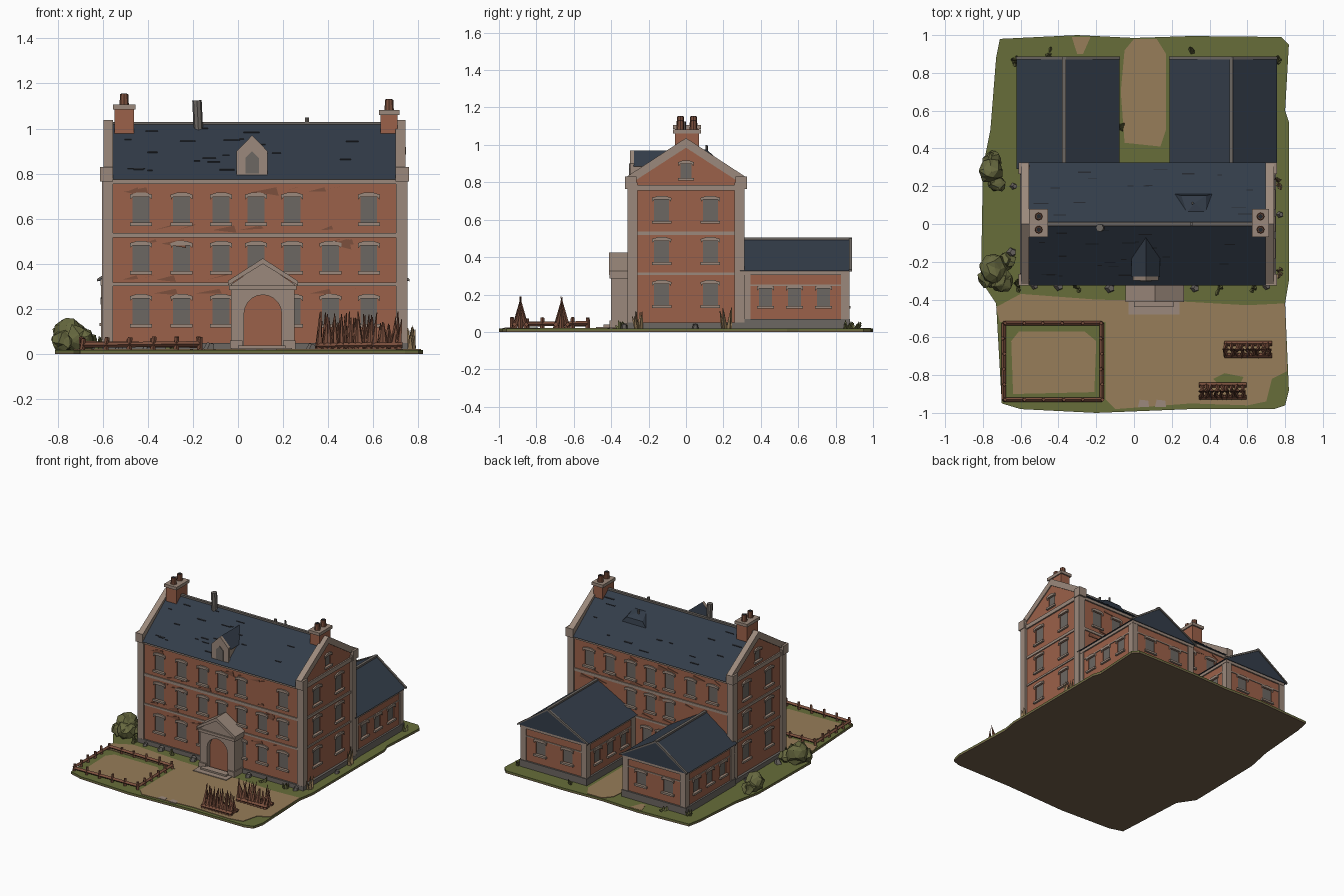
import bpy, bmesh, math, random
from mathutils import Vector, Matrix

random.seed(4)
cube = bpy.data.objects.get("Cube")
if cube:
    bpy.data.objects.remove(cube)


def material(name, *rgb):
    m = bpy.data.materials.new(name)
    m.use_nodes = True
    m.diffuse_color = (*rgb, 1)
    m.node_tree.nodes["Principled BSDF"].inputs["Base Color"].default_value = (*rgb, 1)
    return m


BRICK = material("red brick", .33, .12, .067)
STONE = material("pale stone", .33, .25, .2)
SLATE = material("blue slate", .033, .046, .067)
GREY = material("weathered grey", .15, .135, .122)
GRASS = material("grass", .135, .155, .042)
DIRT = material("sandy dirt", .31, .205, .1)
EARTH = material("dark earth", .175, .12, .07)
LEAF = material("leaf", .135, .14, .05)
WOOD = material("old wood", .2, .08, .047)
DARK = material("dark gap", .018, .021, .027)

parts = {}


def part(name, mat):
    return parts.setdefault(name, (bmesh.new(), mat))[0]


def prism(bm, pts, axis, a, b):
    """Extrude a 2D outline along an axis from a to b."""
    def place(u, v, t):
        return {"x": (t, u, v), "y": (u, t, v), "z": (u, v, t)}[axis]
    ends = [[bm.verts.new(place(u, v, t)) for u, v in pts] for t in (a, b)]
    bm.faces.new(ends[0])
    bm.faces.new(ends[1][::-1])
    for i in range(len(pts)):
        j = (i + 1) % len(pts)
        bm.faces.new((ends[0][i], ends[0][j], ends[1][j], ends[1][i]))


def rect(u0, u1, v0, v1):
    return [(u0, v0), (u1, v0), (u1, v1), (u0, v1)]


def box(bm, x0, x1, y0, y1, z0, z1):
    prism(bm, rect(x0, x1, y0, y1), "z", z0, z1)


def stick(bm, p, q, r0, r1, sides=4):
    p, q = Vector(p), Vector(q)
    turn = (q - p).to_track_quat("Z", "Y").to_matrix().to_4x4()
    bmesh.ops.create_cone(bm, cap_ends=True, segments=sides, radius1=r0, radius2=r1,
                          depth=(q - p).length, matrix=Matrix.Translation((p + q) / 2) @ turn)


def window(axis, side, wall, u, z, w=.074, h=.114):
    """Recessed pane with sill and cambered lintel."""
    def put(name, mat, pts, d0, d1):
        prism(part(name, mat), [(u + a, z + b) for a, b in pts], axis, wall + side * d0, wall + side * d1)
    a, b = w / 2, h / 2
    put("cutters", DARK, rect(-a, a, -b, b), -.012, .02)
    put("window_panes", GREY, rect(-a, a, -b, b), -.02, -.006)
    put("window_sills", STONE, rect(-a - .012, a + .012, -b - .014, -b), -.01, .014)
    put("window_lintels", STONE, [(-a - .01, b - .012), (-a, b), (a, b), (a + .01, b - .012), (a + .012, b + .01),
                                  (a * .5, b + .02), (-a * .5, b + .02), (-a - .012, b + .01)], -.01, .01)


# Ground slab with turf, worn dirt and paving
outline = [(-.71, .98), (-.3, 1), (0, .985), (.3, .995), (.78, .99), (.82, .95), (.8, .6), (.82, .54),
           (.82, -.3), (.8, -.42), (.82, -.88), (.8, -.96), (.74, -.98), (.3, -.98), (-.2, -1), (-.6, -.98),
           (-.7, -.95), (-.72, -.6), (-.73, -.42), (-.81, -.3), (-.8, .3), (-.76, .5), (-.73, .88)]
prism(part("earth_slab", EARTH), outline, "z", 0, .008)
prism(part("turf", GRASS), outline, "z", .008, .018)
dirt = part("dirt_ground", DIRT)
prism(dirt, [(-.73, -.44), (-.6, -.37), (-.2, -.4), (.25, -.41), (.6, -.43), (.8, -.42), (.81, -.78), (.73, -.82),
             (.7, -.94), (.6, -.96), (.3, -.95), (-.1, -.98), (-.15, -.93), (-.15, -.52), (-.71, -.52)], "z", .012, .022)
prism(dirt, [(-.65, -.62), (-.61, -.57), (-.26, -.57), (-.2, -.62), (-.21, -.89), (-.64, -.9)], "z", .012, .022)
prism(dirt, [(-.05, .43), (.14, .41), (.17, .5), (.17, .9), (.12, .98), (0, .98), (-.05, .92), (-.07, .7)], "z", .012, .022)
prism(dirt, [(-.33, .99), (-.23, .99), (-.27, .9), (-.3, .9)], "z", .012, .02)
prism(part("turf_patches", GRASS), [(.42, -.82), (.48, -.79), (.58, -.81), (.56, -.85), (.45, -.85)], "z", .018, .024)
for x in (.05, .14):
    prism(part("paving", STONE), [(x - .03, -.97), (x + .03, -.97), (x + .025, -.935), (x - .02, -.93)], "z", .014, .024)

# Main house walls, roof and trim
prism(part("house_walls", BRICK), [(-.3, .01), (.3, .01), (.3, .79), (0, 1), (-.3, .79)], "x", -.585, .735)
prism(part("house_roof", SLATE), [(-.325, .775), (.325, .775), (0, 1.025)], "x", -.56, .7)
box(part("roof_ridge", GREY), -.56, .7, -.01, .01, 1.013, 1.03)
trim = part("house_trim", STONE)
for x0, x1, s0, s1 in ((-.597, -.555, -.612, -.555), (.697, .742, .697, .757)):
    half = [(-.325, .78), (-.325, .825), (0, 1.037)]
    inner = [(0, .985), (-.27, .81), (-.27, .78)]
    mirror = [(-y, z) for y, z in half[1::-1]]
    mirror_in = [(-y, z) for y, z in inner[:0:-1]]
    prism(trim, half + mirror + mirror_in + inner, "x", x0, x1)
    for y in (-.325, .265):
        box(trim, s0, s1, y, y + .06, .765, .83)
for y in (-1, 1):
    for x0, x1 in ((-.602, -.553), (.70, .752)):
        box(trim, x0, x1, min(y * .26, y * .312), max(y * .26, y * .312), .01, .8)
for z0, z1, out in ((.755, .785, .01), (.518, .538, .007), (.303, .317, .007)):
    box(trim, -.585 - out, .735 + out, -.3 - out, .3 + out, z0, z1)
box(part("house_plinth", GREY), -.603, .753, -.313, .313, .01, .05)

# Main house windows
columns = [-.43, -.25, -.075, .08, .24, .41, .58]
for x in columns:
    if x != .41:
        window("y", -1, -.3, x, .64)
    window("y", -1, -.3, x, .425)
    if not 0 < x < .2:
        window("y", -1, -.3, x, .19)
    window("y", 1, .3, x, .64)
    if -.1 < x < .3:
        window("y", 1, .3, x, .435)
for x in (-.01, .11):
    window("y", 1, .3, x, .19)
for side, wall in ((-1, -.585), (1, .735)):
    for z in (.2, .43, .65):
        for y in (-.13, .13):
            window("x", side, wall, y, z, .08)
    window("x", side, wall, 0, .86, .06, .075)

# Chimneys, pots and vent pipes
for x0, x1, top in ((-.547, -.462, 1.085), (.632, .708, 1.06)):
    xc = (x0 + x1) / 2
    box(part("chimneys", BRICK), x0, x1, -.06, .07, .95, top)
    box(part("chimney_caps", STONE), x0 - .008, x1 + .008, -.07, .08, top, top + .022)
    for y in (-.03, .04):
        stick(part("chimney_pots", WOOD), (xc, y, top), (xc, y, top + .068), .022, .018, 8)
        stick(part("flue_openings", DARK), (xc, y, top + .06), (xc, y, top + .07), .013, .013, 8)
stick(part("vent_pipes", GREY), (-.175, -.02, .98), (-.182, -.02, 1.125), .021, .021, 8)
stick(part("vent_pipes", GREY), (.305, 0, .98), (.305, 0, 1.05), .01, .01, 6)

# Front dormer
prism(part("dormer_walls", STONE), [(0, .78), (.125, .78), (.125, .89), (.0625, .955), (0, .89)], "y", -.29, -.1)
prism(part("dormer_front", STONE), [(-.006, .785), (.131, .785), (.131, .9), (.0625, .97), (-.006, .9)], "y", -.3, -.278)
prism(part("dormer_roof", SLATE), [(-.012, .885), (.0625, .97), (.137, .885), (.0625, .945)], "y", -.28, -.06)
prism(part("dormer_window", GREY), [(.033, .8), (.092, .8), (.092, .87), (.0625, .9), (.033, .87)], "y", -.305, -.29)

# Sagging hatch on the rear roof slope
hatch = part("rear_hatch", SLATE)
for p in ((.21, .16, .895), (.42, .16, .895), (.38, .06, .975), (.28, .06, .975),
          (.25, .15, .94), (.38, .15, .94), (.32, .11, .975)):
    hatch.verts.new(p)
bmesh.ops.convex_hull(hatch, input=hatch.verts)
stick(part("vent_pipes", GREY), (.31, .11, .95), (.31, .11, 1.0), .008, .006, 6)

# Slipped slates on the main roof
for i in range(36):
    side = random.choice((-1, 1))
    x, y, run = random.uniform(-.54, .6), random.uniform(.03, .29), random.uniform(.003, .007)
    z0, z1 = [1.026 - .25 / .325 * v for v in (y, y + run)]
    prism(part("slipped_slates", DARK), [(side * y, z0), (side * (y + run), z1), (side * (y + run), z1 + .003),
          (side * y, z0 + .003)], "x", x, x + random.uniform(.02, .08))

# Cracks in the brickwork
for wall in (-.3035, .2995):
    for z in (.72, .55, .49, .33, .27):
        for i in range(6):
            x, w = random.uniform(-.52, .55), random.uniform(.05, .12)
            prism(part("wall_cracks", WOOD), [(x, z), (x + w, z + random.uniform(-.03, .03)), (x + w * .9, z + .02)],
                  "y", wall, wall + .004)

# Porch with arch, door, pediment and steps
arch = [(.11 + .083 * math.cos(t), .18 + .083 * math.sin(t)) for t in (math.pi * i / 10 for i in range(11))]
prism(part("porch", STONE), [(.193, .02), (.25, .02), (.25, .31), (.11, .405), (-.03, .31), (-.03, .02), (.027, .02)]
      + arch[::-1], "y", -.4, -.3)
prism(part("door", BRICK), [(.193, .02)] + arch + [(.027, .02)], "y", -.365, -.31)
cornice = part("porch_cornice", STONE)
box(cornice, -.04, .26, -.41, -.3, .285, .305)
prism(cornice, [(-.045, .305), (-.045, .325), (.11, .425), (.265, .325), (.265, .305), (.11, .4)], "y", -.412, -.3)
for x in (-.035, .2):
    box(cornice, x, x + .055, -.41, -.3, .02, .06)
for i in range(2):
    box(part("steps", STONE), -.03 + .03 * i, .24 - .03 * i, -.48 + .04 * i, -.39, .015, .027 + .012 * i)

# Two rear wings
for x0, x1, xc in ((-.6, -.1, -.37), (.21, .735, .515)):
    box(part("wing_walls", BRICK), x0, x1, .28, .865, .01, .33)
    box(part("wing_plinths", GREY), x0 - .013, x1 + .013, .29, .878, .01, .068)
    box(part("wing_bands", STONE), x0 - .01, x1 + .01, .29, .875, .305, .33)
    box(part("wing_bands", STONE), x0 - .005, x1 + .005, .29, .87, .245, .253)
    prism(part("wing_roofs", SLATE), [(x0 - .022, .325), (x1 + .022, .325), (xc, .5)], "y", .29, .88)
    box(part("wing_ridges", GREY), xc - .01, xc + .01, .3, .884, .49, .506)
    prism(part("wing_verges", GREY), [(x0 - .025, .322), (x0 - .025, .333), (xc, .506), (x1 + .025, .333),
                                      (x1 + .025, .322), (xc, .49)], "y", .872, .887)
    for x in (x0 - .008, x1 - .037):
        for y in (.3, .828):
            box(part("wing_corners", STONE), x, x + .045, y, y + .045, .01, .32)
    for y in (.425, .58, .735):
        window("x", -1, x0, y, .185, .068, .094)
        window("x", 1, x1, y, .185, .068, .094)
    for x in (-.11, .11):
        window("y", 1, .865, (x0 + x1) / 2 + x, .185, .078, .094)

# Low garden fence
fence = part("garden_fence", WOOD)
corners = [Vector(p) for p in ((-.69, -.93, .02), (-.17, -.93, .02), (-.17, -.525, .02), (-.69, -.525, .02))]
for a, b in zip(corners, corners[1:] + corners[:1]):
    for i in range(5):
        p = a.lerp(b, i / 5)
        stick(fence, p, p + Vector((random.uniform(-.008, .008), 0, random.uniform(.045, .06))), .012, .01)
    stick(fence, a + Vector((0, 0, .02)), b + Vector((0, 0, .026)), .012, .012)

# Sharpened stake barricades
stakes = part("stake_barricades", WOOD)
for x0, y in ((.355, -.885), (.49, -.665)):
    for i in range(9):
        x = x0 + i * .0275
        for s in (-1, 0, 1):
            tip = (x + random.uniform(-.02, .02), y - s * .004, random.uniform(.12, .19))
            stick(stakes, (x, y + s * .033, .016), tip, .015, .002)
    for s in (-1, 1):
        stick(stakes, (x0 - .01, y + s * .032, .036), (x0 + .24, y + s * .032, .04), .013, .013)

# Bushes, weeds and rubble
bush = part("bushes", LEAF)
for x, y, r in ((-.74, -.24, .075), (-.7, -.3, .06), (-.77, -.29, .05), (-.68, -.2, .045),
                (-.76, .28, .065), (-.73, .22, .045), (-.75, .34, .045)):
    ball = bmesh.ops.create_icosphere(bush, subdivisions=2, radius=r, matrix=Matrix.Translation((x, y, r + .01)))
    for v in ball["verts"]:
        v.co += Vector([random.uniform(-.012, .012) for k in range(3)])
        v.co.z = max(v.co.z, .012)
for x, y, h in ((.765, .22, .17), (.765, -.25, .12), (-.63, .86, .06), (-.45, .9, .05), (.3, .9, .05), (.76, .86, .06),
                (-.62, -.33, .08), (.45, -.34, .05), (.63, -.34, .06), (-.3, -.34, .05), (-.07, .5, .04)):
    tuft = part("dry_weeds", DIRT) if h > .1 else part("weeds", LEAF)
    for i in range(6):
        dx, dy = random.uniform(-.02, .02), random.uniform(-.04, .04)
        stick(tuft, (x + dx / 2, y + dy / 2, .015), (x + dx, y + dy, h * random.uniform(.6, 1.1)), .014, .002, 3)
for x, y in ((-.53, -.33), (-.4, -.33), (-.13, -.34), (.32, -.34), (.7, -.33), (-.65, -.15), (.77, .05), (-.64, .2)):
    s = random.uniform(.018, .03)
    stick(part("rubble", GREY), (x, y, .01), (x + .01, y, .02 + s), s, s * .6, 5)

# Turn every part into an object
objects = {}
for name, (bm, mat) in parts.items():
    bmesh.ops.recalc_face_normals(bm, faces=bm.faces)
    mesh = bpy.data.meshes.new(name)
    bm.to_mesh(mesh)
    bm.free()
    mesh.materials.append(mat)
    objects[name] = bpy.data.objects.new(name, mesh)
    bpy.context.collection.objects.link(objects[name])

# Cut the window openings into the walls
cutter = objects["cutters"]
cutter.hide_render = True
for name in ("house_walls", "wing_walls"):
    wall = objects[name]
    mod = wall.modifiers.new("window_openings", "BOOLEAN")
    mod.operation, mod.solver, mod.object = "DIFFERENCE", "EXACT", cutter
    graph = bpy.context.evaluated_depsgraph_get()
    cut = bpy.data.meshes.new_from_object(wall.evaluated_get(graph))
    wall.modifiers.clear()
    wall.data = cut
    for face in cut.polygons:
        face.material_index = 0
bpy.data.objects.remove(cutter)
